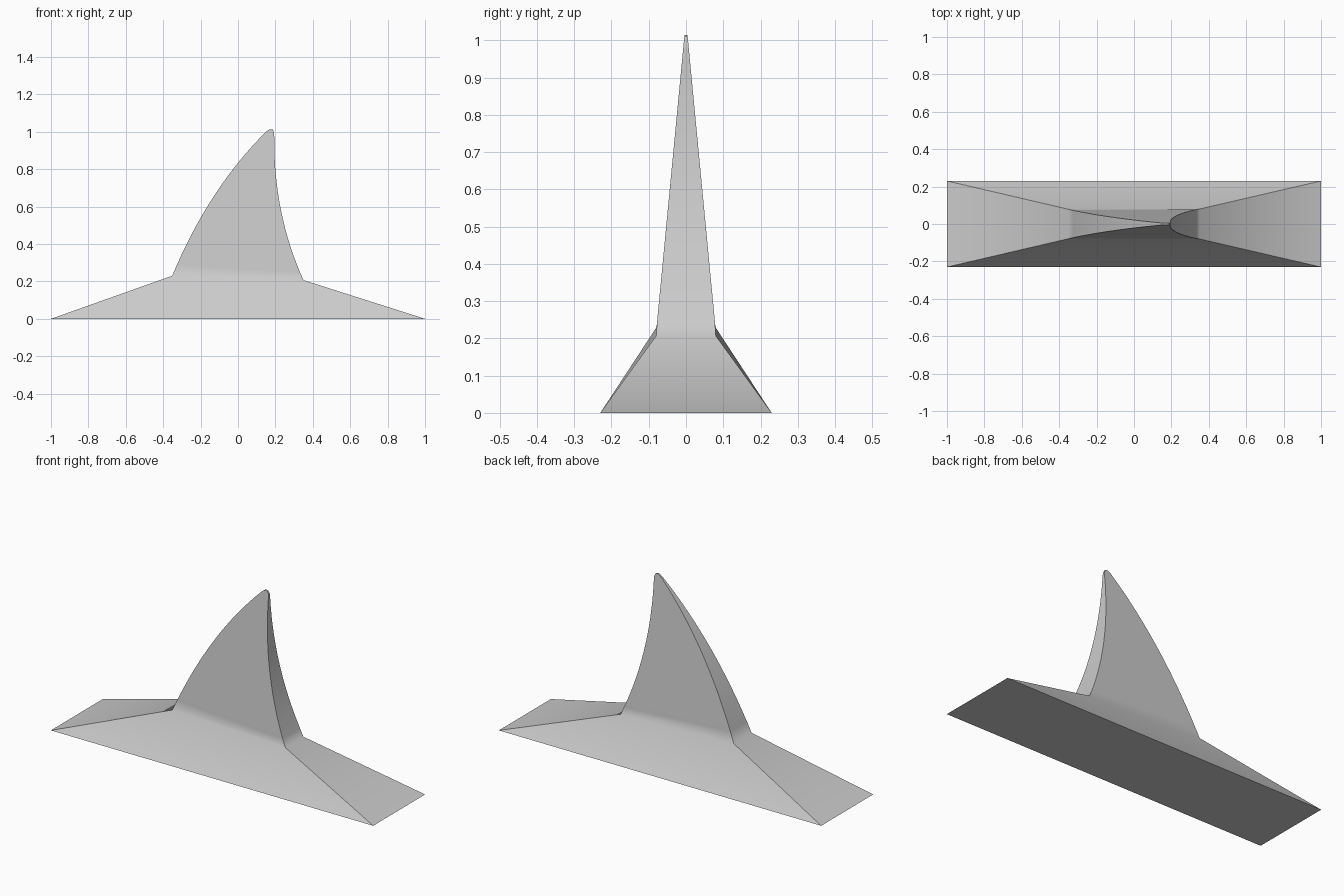
import bpy
import bmesh
import math

if "Cube" in bpy.data.objects:
    bpy.data.objects.remove(bpy.data.objects["Cube"])


def bezier(a, b, c, t):
    """Point on a quadratic curve in the x-z plane."""
    return tuple((1 - t) ** 2 * p + 2 * t * (1 - t) * q + t * t * r
                 for p, q, r in zip(a, b, c))


def half_width(z):
    """Half thickness of the fin, tapering towards the tip."""
    return 0.08 - 0.076 * max(0.0, z - 0.22) / 0.795


# Leading and trailing profiles, starting with the base ends
STEPS = 16
lead = [(-1.0, 0.0)]
trail = [(1.0, 0.0)]
for i in range(STEPS + 1):
    t = i / STEPS
    lead.append(bezier((-0.352, 0.23), (-0.155, 0.70), (0.15, 1.0), t))
    trail.append(bezier((0.35, 0.207), (0.19, 0.56), (0.194, 0.97), t))

# Rounded tip
lead += [(0.163, 1.01), (0.174, 1.014)]
trail += [(0.193, 0.996), (0.186, 1.011)]

# Loft four-sided rings from the spread base to the tip
bm = bmesh.new()
rings = []
for i, ((xl, zl), (xr, zr)) in enumerate(zip(lead, trail)):
    yl, yr = (0.23, 0.23) if i == 0 else (half_width(zl), half_width(zr))
    corners = [(xl, -yl, zl), (xr, -yr, zr), (xr, yr, zr), (xl, yl, zl)]
    rings.append([bm.verts.new(c) for c in corners])
for low, high in zip(rings, rings[1:]):
    for k in range(4):
        n = (k + 1) % 4
        bm.faces.new((low[k], low[n], high[n], high[k]))
bm.faces.new(rings[0][::-1])
bm.faces.new(rings[-1])
bmesh.ops.recalc_face_normals(bm, faces=bm.faces)

mesh = bpy.data.meshes.new("fin")
bm.to_mesh(mesh)
bm.free()
fin = bpy.data.objects.new("fin", mesh)
bpy.context.collection.objects.link(fin)

# Soft blend into the base, crisp corner edges
bpy.context.view_layer.objects.active = fin
fin.select_set(True)
bpy.ops.object.shade_smooth_by_angle(angle=math.radians(53))
